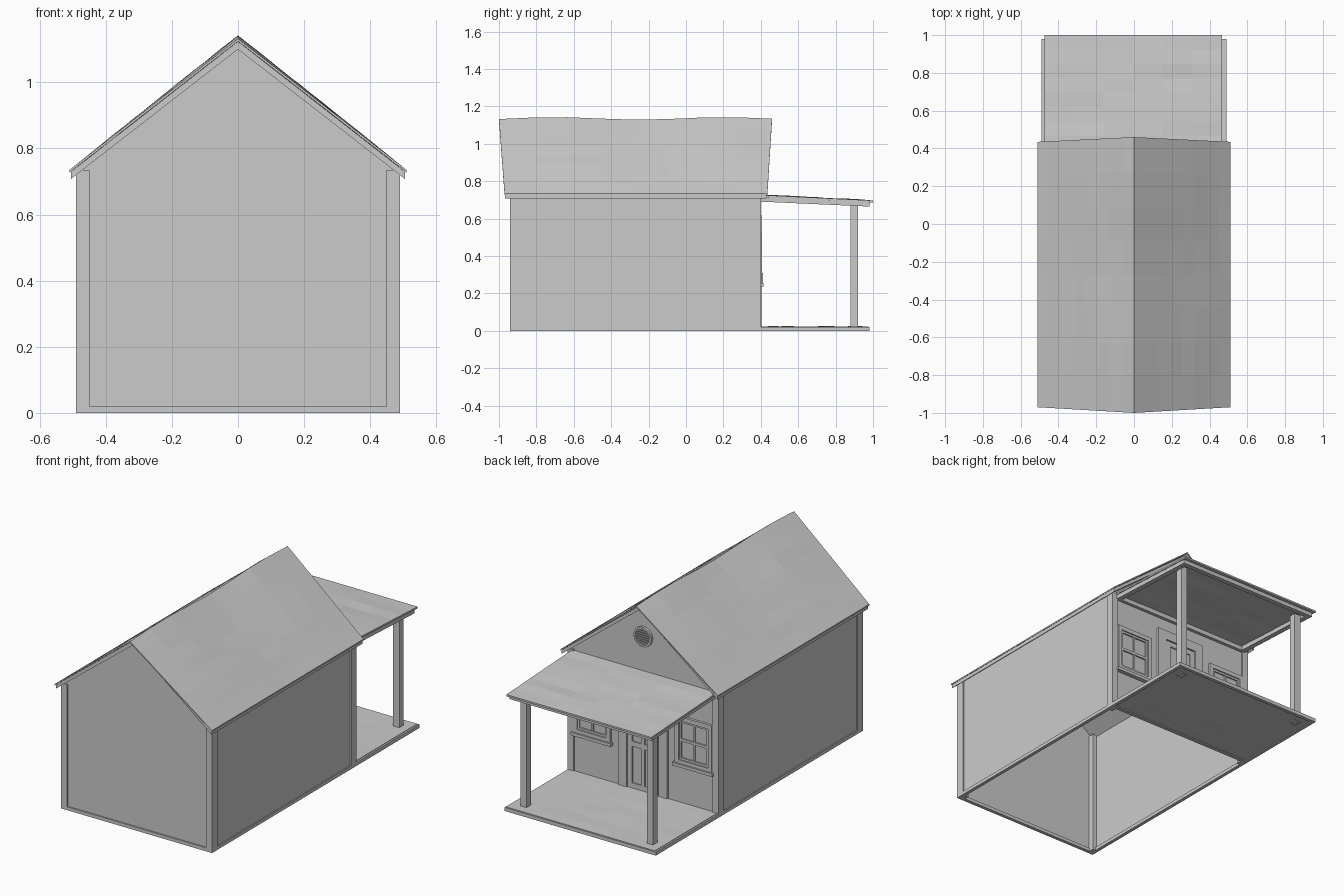
import bpy, bmesh, math, random
from mathutils import Vector, Matrix

if "Cube" in bpy.data.objects:
    bpy.data.objects.remove(bpy.data.objects["Cube"])
random.seed(4)


def make(name, bm):
    bmesh.ops.recalc_face_normals(bm, faces=bm.faces[:])
    me = bpy.data.meshes.new(name)
    bm.to_mesh(me)
    bm.free()
    ob = bpy.data.objects.new(name, me)
    bpy.context.collection.objects.link(ob)
    return ob


def boxes(name, items):
    """One object from (x0, x1, y0, y1, z0, z1) boxes."""
    bm = bmesh.new()
    for x0, x1, y0, y1, z0, z1 in items:
        m = Matrix.Translation(((x0 + x1) / 2, (y0 + y1) / 2, (z0 + z1) / 2))
        m = m @ Matrix.Diagonal((x1 - x0, y1 - y0, z1 - z0, 1))
        bmesh.ops.create_cube(bm, size=1, matrix=m)
    return make(name, bm)


def extrude_y(name, profile, y0, y1):
    """Solid from an x-z profile run along y."""
    bm = bmesh.new()
    f = bm.faces.new([bm.verts.new((x, y0, z)) for x, z in profile])
    r = bmesh.ops.extrude_face_region(bm, geom=[f])
    bmesh.ops.translate(bm, vec=(0, y1 - y0, 0),
                        verts=[v for v in r['geom'] if isinstance(v, bmesh.types.BMVert)])
    return make(name, bm)


def sheet(name, fn, nu, nv, thick, jitter):
    """Uneven slab over a u-v grid, its top following fn(u, v)."""
    bm = bmesh.new()
    tops, bots = [], []
    for i in range(nu + 1):
        for j in range(nv + 1):
            p = Vector(fn(i / nu, j / nv))
            inner = 0 < i < nu and 0 < j < nv
            p.z += random.uniform(-jitter, jitter) if inner else 0
            tops.append(bm.verts.new(p))
            bots.append(bm.verts.new(p - Vector((0, 0, thick))))
    w = nv + 1
    for i in range(nu):
        for j in range(nv):
            q = (i * w + j, i * w + j + 1, (i + 1) * w + j + 1, (i + 1) * w + j)
            bm.faces.new([tops[k] for k in q])
            bm.faces.new([bots[k] for k in reversed(q)])
    for e in [e for e in bm.edges if e.is_boundary and e.verts[0] in set(tops)]:
        a, b = (tops.index(v) for v in e.verts)
        bm.faces.new((tops[a], tops[b], bots[b], bots[a]))
    return make(name, bm)


def frame(x0, x1, y0, y1, z0, z1, t):
    return [(x0, x0 + t, y0, y1, z0, z1), (x1 - t, x1, y0, y1, z0, z1),
            (x0 + t, x1 - t, y0, y1, z1 - t, z1), (x0 + t, x1 - t, y0, y1, z0, z0 + t)]


# Walls: thin panels, open underneath
GABLE = [(-.48, .01), (.48, .01), (.48, .73), (0, 1.105), (-.48, .73)]
extrude_y("front_wall", GABLE, -.932, -.926)
extrude_y("porch_wall", GABLE, .384, .39)
boxes("side_walls", [(s * .48 - .003, s * .48 + .003, -.93, .39, .01, .73) for s in (-1, 1)])

# Corner posts and sill boards
boxes("corner_posts", [(min(s * .45, s * .49), max(s * .45, s * .49), y, y + .05, 0, .735)
                       for s in (-1, 1) for y in (-.94, .35)])
boxes("sill_boards", [(-.45, .45, -.94, -.92, 0, .02), (-.45, .45, .38, .40, 0, .02),
                      (-.49, -.47, -.89, .35, 0, .02), (.47, .49, -.89, .35, 0, .02)])

# Roof deck with rake and eave edges
extrude_y("roof_deck", [(-.505, .708), (0, 1.10), (.505, .708), (.505, .73), (0, 1.124), (-.505, .73)],
          -.967, .43)


# Sagging shingle layer, one side mirrored by sign
def roof_side(s):
    def fn(u, v):
        y = (-1 + .03 * u) * (1 - v) + (.46 - .025 * u) * v
        sag = .007 * math.cos(2 * math.pi * (y + .7) / .9) * (1 - u)
        return (s * .51 * u, y, 1.136 + sag - u * .401)
    return fn


for s, n in ((-1, "left"), (1, "right")):
    sheet(n + "_shingles", roof_side(s), 8, 8, .008, .002)

# Porch floor
sheet("porch_floor", lambda u, v: (-.48 + .96 * u, .395 + .58 * v, .024), 6, 8, .018, .002)
boxes("porch_floor_rim", [(-.49, .49, .96, .98, 0, .021), (-.49, -.47, .40, .96, 0, .021),
                          (.47, .49, .40, .96, 0, .021)])

# Porch posts
boxes("porch_posts", [(x - .02, x + .02, .88, .92, .0, .685) for x in (-.41, .41)])


# Porch roof and the beams under its edges
sheet("porch_roof", lambda u, v: (-.475 + .94 * u, .39 + .61 * v, .727 - .03 * v), 6, 8, .01, .004)


def sloped_beam(name, x0, x1, y0, y1):
    ob = boxes(name, [(x0, x1, y0, y1, -.013, .013)])
    for v in ob.data.vertices:
        v.co.z += .704 - .045 * (v.co.y - .4)


sloped_beam("porch_left_beam", -.465, -.435, .39, .98)
sloped_beam("porch_right_beam", .43, .46, .39, .98)
sloped_beam("porch_front_beam", -.435, .43, .95, .98)
sloped_beam("porch_wall_beam", -.435, .43, .39, .41)

# Windows: casing, sashes, glazing bars and sill
for s, n in ((-1, "left"), (1, "right")):
    c = s * .33
    boxes(n + "_window", frame(c - .12, c + .12, .385, .405, .25, .53, .025)
          + frame(c - .095, c + .095, .385, .398, .275, .505, .012)
          + [(c - .083, c + .083, .388, .398, .383, .399),
             (c - .005, c + .005, .388, .396, .287, .493),
             (c - .13, c + .13, .385, .415, .237, .255)])

# Door: casing, leaf rails, planks and handle
boxes("door_casing", [(-.16, -.105, .385, .403, .024, .62), (.105, .16, .385, .403, .024, .62),
                      (-.105, .105, .385, .403, .565, .62)])
boxes("door", frame(-.1, .1, .385, .4, .026, .56, .03)
      + [(-.07, .07, .385, .4, .27, .3), (-.012, .012, .385, .4, .056, .53),
         (-.1, .1, .385, .393, .026, .56)])
boxes("door_handle", [(-.092, -.08, .4, .412, .25, .31)])

# Round gable vent: ring with slats
bm = bmesh.new()
N = 20
rings = [[bm.verts.new((r * math.cos(2 * math.pi * i / N), y, .93 + r * math.sin(2 * math.pi * i / N)))
          for i in range(N)] for r, y in ((.058, .388), (.058, .404), (.047, .404), (.047, .388))]
for k in range(4):
    a, b = rings[k], rings[(k + 1) % 4]
    for i in range(N):
        bm.faces.new((a[i], a[(i + 1) % N], b[(i + 1) % N], b[i]))
make("gable_vent_ring", bm)
slats = []
for k in range(-3, 4):
    z = k * .013
    w = math.sqrt(.048 ** 2 - z * z)
    slats.append((-w, w, .388, .4, .93 + z - .003, .93 + z + .003))
boxes("gable_vent_slats", slats)
